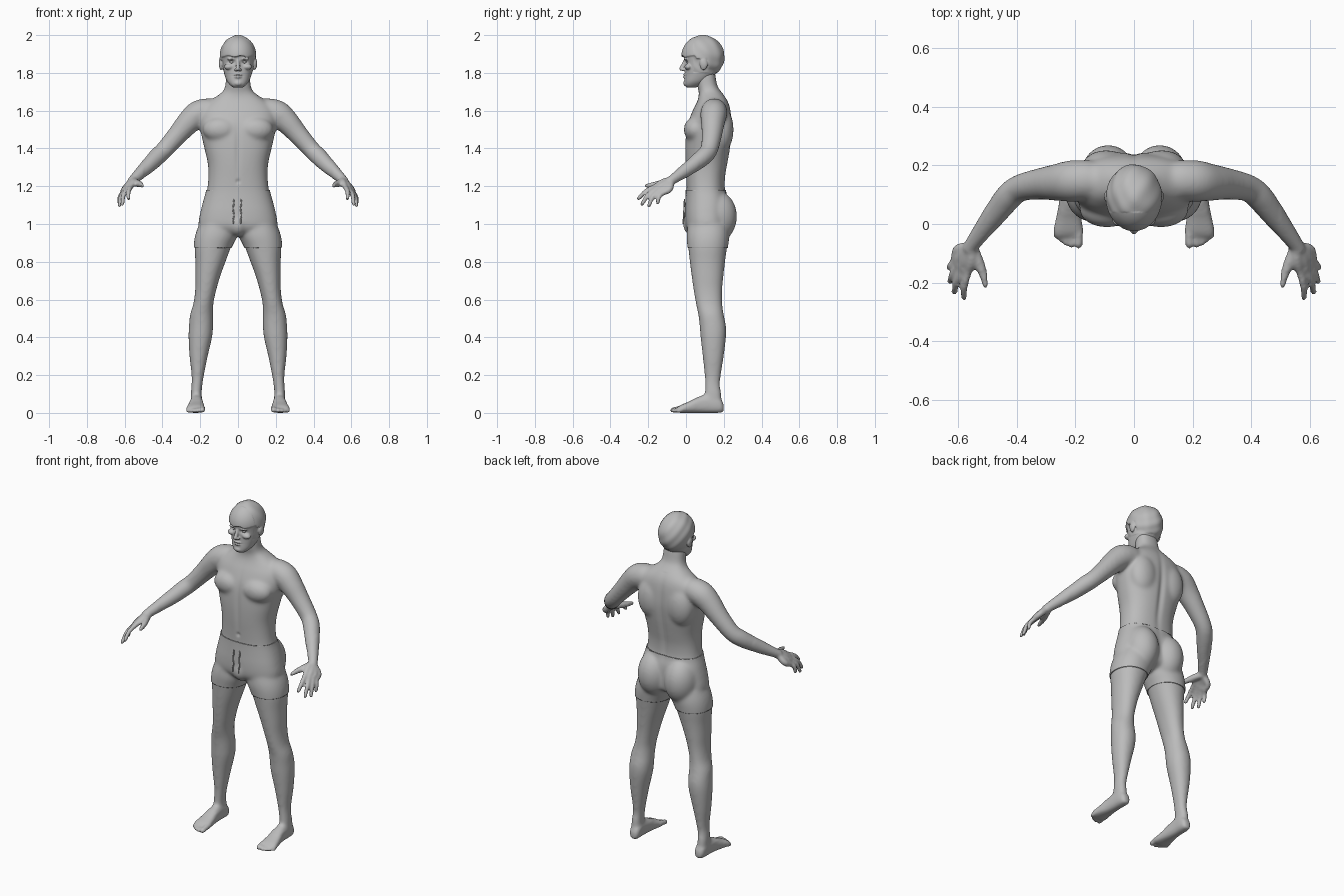
import bpy, bmesh, math
from mathutils import Vector, Matrix

if "Cube" in bpy.data.objects:
    bpy.data.objects.remove(bpy.data.objects["Cube"])

mat = bpy.data.materials.new("plain_grey")
mat.diffuse_color = (0.5, 0.5, 0.5, 1)
mat.use_nodes = True
mat.node_tree.nodes["Principled BSDF"].inputs["Base Color"].default_value = mat.diffuse_color


def spline(rows, steps=5):
    """Catmull-Rom interpolation through rows of numbers."""
    rows = [list(r) for r in rows]
    ext = [rows[0]] + rows + [rows[-1]]
    out = []
    for i in range(1, len(ext) - 2):
        for s in range(steps):
            t = s / steps
            out.append([0.5 * (2 * b + (c - a) * t + (2 * a - 5 * b + 4 * c - d) * t * t
                               + (3 * b - a - 3 * c + d) * t ** 3)
                        for a, b, c, d in zip(*ext[i - 1:i + 3])])
    return out + [rows[-1]]


def skin(bm, rings):
    """Closed skin over a list of rings of points."""
    vs = [[bm.verts.new(p) for p in r] for r in rings]
    n = len(vs[0])
    for a, b in zip(vs, vs[1:]):
        for i in range(n):
            bm.faces.new((a[i], a[(i + 1) % n], b[(i + 1) % n], b[i]))
    bm.faces.new(vs[0][::-1])
    bm.faces.new(vs[-1])


def ring(n=40, power=2.3):
    for i in range(n):
        c, s = math.cos(2 * math.pi * i / n), math.sin(2 * math.pi * i / n)
        yield (math.copysign(abs(c) ** (2 / power), c), math.copysign(abs(s) ** (2 / power), s))


def loft(bm, rows, power=2.3, along_y=False):
    """Rows: position, min/max of the first axis, min/max of the second axis."""
    rings = []
    for t, a0, a1, b0, b1 in spline(rows):
        pts = [((a0 + a1) / 2 + c * (a1 - a0) / 2, (b0 + b1) / 2 + s * (b1 - b0) / 2)
               for c, s in ring(power=power)]
        rings.append([(a, t, b) if along_y else (a, b, t) for a, b in pts])
    skin(bm, rings)


def tube(bm, rows, n=20):
    """Round-ended limb through rows of x, y, z, radius."""
    pts = [(Vector(r[:3]), r[3]) for r in spline(rows)]
    d0 = (pts[0][0] - pts[1][0]).normalized()
    d1 = (pts[-1][0] - pts[-2][0]).normalized()
    (p, r), (q, s) = pts[0], pts[-1]
    pts = ([(p + d0 * r * .95, r * .3), (p + d0 * r * .65, r * .75)] + pts
           + [(q + d1 * s * .65, s * .75), (q + d1 * s * .95, s * .3)])
    rings = []
    for i, (p, r) in enumerate(pts):
        d = (pts[min(i + 1, len(pts) - 1)][0] - pts[max(i - 1, 0)][0]).normalized()
        u = d.cross(Vector((.3, .5, .81))).normalized()
        w = d.cross(u)
        rings.append([p + (u * c + w * s2) * r for c, s2 in ring(n, 2)])
    skin(bm, rings)


def ball(bm, c, r):
    bmesh.ops.create_uvsphere(bm, u_segments=32, v_segments=20, radius=1,
                              matrix=Matrix.Translation(c) @ Matrix.Diagonal((*r, 1)))


def pair(bm, c, r):
    for s in (-1, 1):
        ball(bm, (c[0] * s, c[1], c[2]), r)


def make(name, bm):
    me = bpy.data.meshes.new(name)
    bm.to_mesh(me)
    bm.free()
    me.materials.clear()
    me.materials.append(mat)
    me.shade_smooth()
    ob = bpy.data.objects.new(name, me)
    bpy.context.collection.objects.link(ob)
    return ob


def fuse(bm, voxel):
    """Merge overlapping volumes into one surface."""
    bmesh.ops.recalc_face_normals(bm, faces=bm.faces)
    ob = make("fuse_source", bm)
    m = ob.modifiers.new("fuse", 'REMESH')
    m.mode, m.voxel_size = 'VOXEL', voxel
    me = bpy.data.meshes.new_from_object(ob.evaluated_get(bpy.context.evaluated_depsgraph_get()))
    bpy.data.objects.remove(ob)
    out = bmesh.new()
    out.from_mesh(me)
    return out


def relax(bm, times, test):
    verts = [v for v in bm.verts if test(v.co)]
    for _ in range(times):
        bmesh.ops.smooth_vert(bm, verts=verts, factor=0.5, use_axis_x=True, use_axis_y=True, use_axis_z=True)


def bump(x, size):
    return math.exp(-(x / size) ** 2)


# ---- right-hand limbs, mirrored afterwards ----
bm = bmesh.new()
loft(bm, [(.04, .192, .248, .11, .19), (.10, .192, .25, .10, .188), (.15, .188, .246, .10, .18),
          (.2, .18, .246, .098, .185), (.3, .16, .257, .088, .2), (.4, .137, .262, .077, .212),
          (.46, .132, .26, .072, .212), (.52, .132, .254, .065, .2), (.58, .13, .236, .052, .192),
          (.65, .115, .227, .04, .192), (.72, .095, .226, .03, .198), (.8, .066, .226, .02, .207),
          (.88, .036, .23, .012, .218), (.94, .008, .222, .008, .225), (1.0, .003, .2, .015, .22)], 2.15)
# foot
loft(bm, [(.2, .205, .23, .012, .04), (.19, .192, .243, .003, .065), (.165, .187, .25, 0, .09),
          (.12, .187, .252, 0, .10), (.07, .184, .256, 0, .088), (.02, .179, .266, 0, .062),
          (-.025, .174, .274, 0, .043), (-.045, .178, .27, .002, .03)], 2.5, True)
for x, tip, r in ((.188, -.07, .0145), (.212, -.072, .0115), (.231, -.064, .011), (.248, -.054, .010), (.264, -.04, .010)):
    tube(bm, [(x, -.01, r + .012, r), (x, tip + .025, r + .007, r * .95), (x + .001, tip, r, r)])
# arm
tube(bm, [(.15, .15, 1.60, .068), (.21, .147, 1.583, .071), (.26, .142, 1.54, .064), (.32, .137, 1.472, .054),
          (.39, .122, 1.393, .047), (.43, .09, 1.354, .047), (.48, .025, 1.303, .04),
          (.545, -.06, 1.243, .027), (.56, -.085, 1.225, .026)], 28)
# hand: knuckle, then fingertip
for k, t in (((.565, -.16, 1.20), (.58, -.251, 1.135)), ((.586, -.156, 1.187), (.613, -.233, 1.105)),
             ((.601, -.143, 1.175), (.627, -.196, 1.098)), ((.61, -.122, 1.165), (.628, -.15, 1.112))):
    tube(bm, [(.553, -.08, 1.232, .02), (k[0] - .01, k[1] + .035, k[2] + .02, .018), (*k, .0145)])
    mid = [(a + b) / 2 + o for a, b, o in zip(k, t, (.006, -.006, .007))]
    tube(bm, [(*k, .0135), (*mid, .0125), (*t, .0105)], 14)
tube(bm, [(.55, -.085, 1.222, .021), (.526, -.14, 1.213, .018), (.512, -.18, 1.207, .0135), (.506, -.208, 1.202, .011)])
half = bm.verts[:] + bm.edges[:] + bm.faces[:]
copy = bmesh.ops.duplicate(bm, geom=half)["geom"]
for v in copy:
    if isinstance(v, bmesh.types.BMVert):
        v.co.x = -v.co.x

# ---- torso and neck ----
loft(bm, [(z, -w, w, f, b) for z, w, f, b in (
    (.94, .09, .04, .15), (.97, .18, .012, .21), (1.0, .204, .0, .222), (1.06, .195, -.002, .222),
    (1.12, .18, .001, .22), (1.18, .164, .003, .207), (1.25, .157, 0, .208), (1.32, .16, -.004, .22),
    (1.4, .178, -.005, .234), (1.48, .196, 0, .243), (1.54, .205, .012, .242), (1.6, .197, .035, .236),
    (1.64, .165, .055, .226), (1.67, .122, .066, .21), (1.70, .083, .068, .187), (1.73, .068, .06, .167),
    (1.78, .064, .055, .157), (1.82, .06, .06, .15))], 2.4)
pair(bm, (.092, .05, 1.5), (.095, .062, .068))        # chest
pair(bm, (.095, .19, 1.5), (.085, .062, .12))         # shoulder blades
pair(bm, (.088, .165, 1.04), (.09, .1, .13))          # buttocks
pair(bm, (.09, .145, 1.635), (.07, .05, .04))         # neck-to-shoulder slope
ball(bm, (0, .04, 1.0), (.045, .052, .06))            # shorts front
bm = fuse(bm, .007)
relax(bm, 12, lambda c: abs(c.x) < .5 and c.z > .07)
relax(bm, 2, lambda c: True)
for v in bm.verts:
    x, y, z = v.co
    if abs(x) < .25 and z < 1.68:
        if y > .15:
            v.co.y -= .009 * bump(x, .018) * bump(z - 1.4, .2)       # spine groove
        elif z > 1.1:
            v.co.y += .006 * bump(x, .014) * bump(z - 1.4, .14)      # front midline
            v.co.y += .008 * bump(x, .009) * bump(z - 1.225, .01)    # navel
body = make("body", bm)

# ---- shorts: outer shell of the hip region ----
bm = bmesh.new()
bm.from_mesh(body.data)
bmesh.ops.delete(bm, geom=[v for v in bm.verts if abs(v.co.x) > .4], context='VERTS')
for z, n in ((1.18, 1), (.875, -1)):
    bmesh.ops.bisect_plane(bm, geom=bm.verts[:] + bm.edges[:] + bm.faces[:], plane_co=(0, 0, z),
                           plane_no=(0, 0, n), clear_outer=True)
shorts = make("shorts", bm)
m = shorts.modifiers.new("thickness", 'SOLIDIFY')
m.thickness, m.offset = .005, 1

# drawstrings laid on the front of the shorts
bpy.context.view_layer.update()
bm = bmesh.new()
for x in (-.024, .016):
    rows = []
    for i in range(7):
        z = 1.13 - i * .021
        hit = shorts.ray_cast(Vector((x, -1, z)), Vector((0, 1, 0)))
        rows.append((x + .003 * math.sin(i * 2), (hit[1].y if hit[0] else 0) - .005, z, .0035))
    tube(bm, rows, 8)
bmesh.ops.recalc_face_normals(bm, faces=bm.faces)
make("drawstrings", bm)

# ---- head ----
bm = bmesh.new()
loft(bm, [(z, -w, w, f, b) for z, w, f, b in (
    (1.722, .025, .005, .05), (1.735, .042, -.008, .085), (1.755, .058, -.009, .115), (1.785, .07, -.007, .15),
    (1.82, .079, -.006, .172), (1.86, .084, -.008, .185), (1.9, .087, -.012, .19), (1.94, .08, .0, .18),
    (1.975, .05, .04, .14))], 2.25)
tube(bm, [(0, -.004, 1.868, .008), (0, -.014, 1.845, .0095), (0, -.024, 1.822, .012)])      # nose
pair(bm, (.011, -.015, 1.817), (.009, .011, .008))        # nostrils
pair(bm, (.032, .002, 1.874), (.027, .014, .008))         # brows
pair(bm, (.048, .012, 1.832), (.026, .02, .016))          # cheekbones
ball(bm, (0, -.007, 1.79), (.023, .010, .0055))           # upper lip
ball(bm, (0, -.007, 1.778), (.02, .010, .006))            # lower lip
ball(bm, (0, -.002, 1.745), (.022, .013, .014))           # chin
pair(bm, (.09, .092, 1.847), (.011, .021, .033))          # ears
# hair: a cap flattened at the hairline
hair = bmesh.new()
bmesh.ops.create_uvsphere(hair, u_segments=64, v_segments=48, radius=1,
                          matrix=Matrix.Translation((0, .089, 1.885)) @ Matrix.Diagonal((.096, .114, .115, 1)))
for v in hair.verts:
    y = v.co.y
    low = 1.888 if y < .05 else 1.872 if y < .115 else 1.80
    v.co.z = max(v.co.z, low + .004 * math.sin(v.co.x * 90))
tmp = bpy.data.meshes.new("hair_cap")
hair.to_mesh(tmp)
hair.free()
bm.from_mesh(tmp)
bpy.data.meshes.remove(tmp)
bm = fuse(bm, .0038)
relax(bm, 3, lambda c: True)
for v in bm.verts:
    x, y, z = v.co
    if y < .04:                                           # eye sockets, mouth line
        v.co.y += .010 * bump(abs(x) - .033, .016) * bump(z - 1.857, .010)
        v.co.y += .005 * bump(x, .022) * bump(z - 1.784, .003)
    elif z > 1.8:                                         # hair waves
        v.co += v.normal * .002 * math.sin(x * 70 + z * 40) * math.sin(y * 60 + z * 50)
make("head", bm)

bm = bmesh.new()
pair(bm, (.033, .014, 1.857), (.0125, .0125, .0085))
make("eyes", bm)

for ob in (body, shorts):
    ob.select_set(True)
bpy.context.view_layer.objects.active = shorts
bpy.ops.object.shade_smooth_by_angle(angle=math.radians(50))
